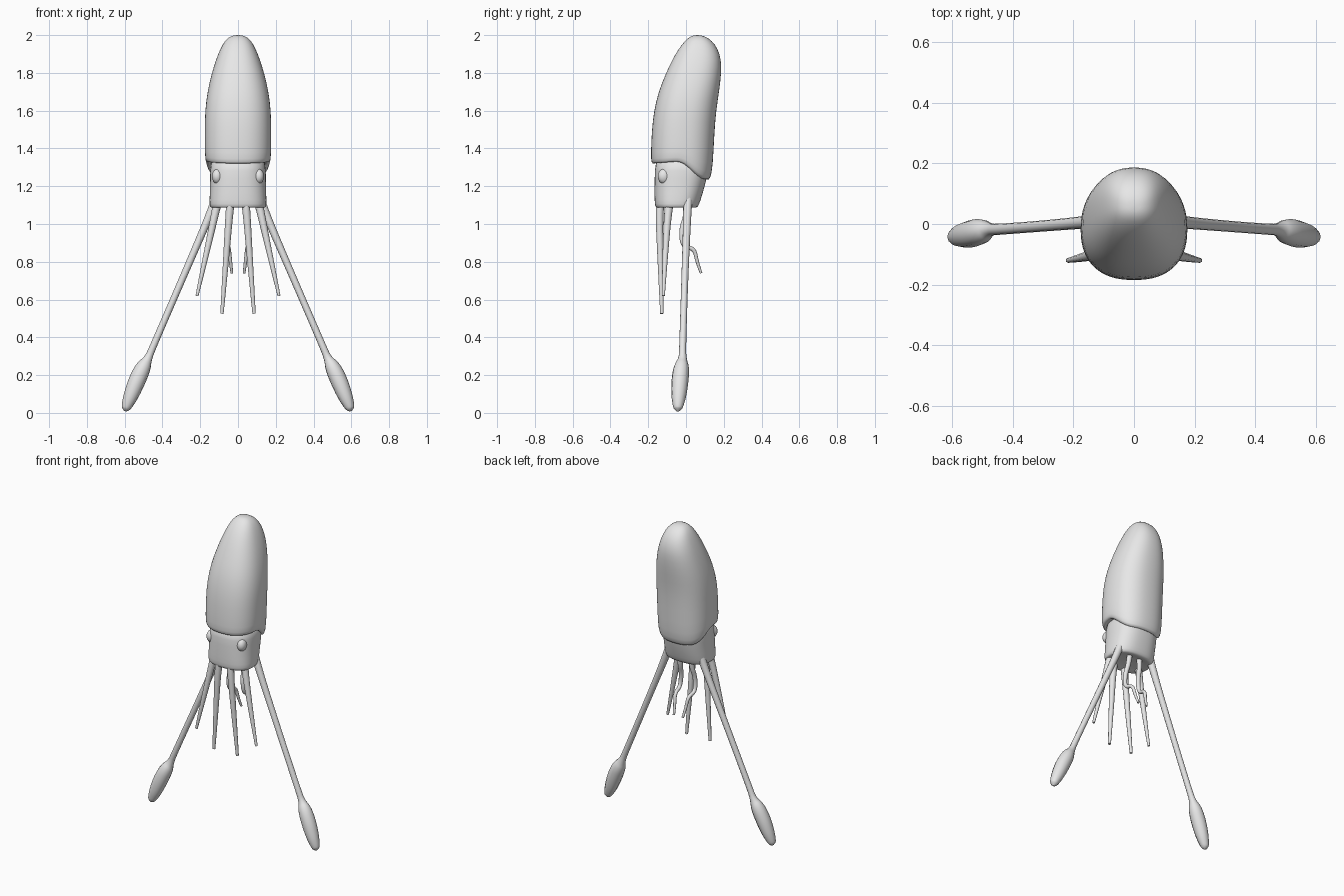
import bpy, bmesh, math

cube = bpy.data.objects.get("Cube")
if cube:
    bpy.data.objects.remove(cube, do_unlink=True)

GREY = (0.8, 0.8, 0.8, 1)
skin = bpy.data.materials.new("plain_grey")
skin.diffuse_color = GREY
skin.use_nodes = True
skin.node_tree.nodes["Principled BSDF"].inputs["Base Color"].default_value = GREY


def finish(obj, name):
    obj.name = name
    obj.data.materials.clear()
    obj.data.materials.append(skin)
    bpy.ops.object.select_all(action="DESELECT")
    obj.select_set(True)
    bpy.context.view_layer.objects.active = obj
    bpy.ops.object.shade_smooth_by_angle(angle=math.radians(60))
    return obj


def spow(v, e):
    return math.copysign(abs(v) ** e, v)


def loft(name, rings, sag, power, segs=32):
    """Skin rings of (z, half width, front y, back y); sag(ring, s) shifts z, s = -1 front to 1 back."""
    bm = bmesh.new()
    rows = []
    for i, (z, w, front, back) in enumerate(rings):
        row = []
        for k in range(segs):
            a = 2 * math.pi * k / segs
            c, s = spow(math.cos(a), 2 / power), spow(math.sin(a), 2 / power)
            y = (front + back) / 2 + s * (back - front) / 2
            row.append(bm.verts.new((w * c, y, z + sag(i, s))))
        rows.append(row)
    for lo, hi in zip(rows, rows[1:]):
        for k in range(segs):
            n = (k + 1) % segs
            bm.faces.new((lo[k], lo[n], hi[n], hi[k]))
    bm.faces.new(rows[0][::-1])
    bm.faces.new(rows[-1])
    mesh = bpy.data.meshes.new(name)
    bm.to_mesh(mesh)
    bm.free()
    obj = bpy.data.objects.new(name, mesh)
    bpy.context.collection.objects.link(obj)
    obj.modifiers.new("smooth", "SUBSURF").levels = 1
    obj.modifiers["smooth"].render_levels = 1
    return finish(obj, name)


def limb(name, path):
    """Round tube through (x, y, z, radius) points, made on both sides."""
    for label, side in (("left", 1), ("right", -1)):
        data = bpy.data.curves.new(name, "CURVE")
        data.dimensions = "3D"
        data.bevel_depth = 1
        data.bevel_resolution = 4
        data.resolution_u = 8
        data.use_fill_caps = True
        spline = data.splines.new("NURBS")
        spline.points.add(len(path) - 1)
        for p, (x, y, z, r) in zip(spline.points, path):
            p.co = (side * x, y, z, 1)
            p.radius = r
        spline.order_u = 3
        spline.use_endpoint_u = True
        obj = bpy.data.objects.new(name, data)
        bpy.context.collection.objects.link(obj)
        bpy.ops.object.select_all(action="DESELECT")
        obj.select_set(True)
        bpy.context.view_layer.objects.active = obj
        bpy.ops.object.convert(target="MESH")
        finish(bpy.context.object, label + "_" + name)


# Mantle with a rim that dips toward the back
mantle = [
    (1.34, 0.135, -0.15, 0.09), (1.315, 0.155, -0.172, 0.115),
    (1.325, 0.171, -0.184, 0.13), (1.36, 0.177, -0.187, 0.143),
    (1.5, 0.177, -0.182, 0.15), (1.6, 0.175, -0.17, 0.16),
    (1.7, 0.163, -0.147, 0.176), (1.8, 0.139, -0.106, 0.188),
    (1.87, 0.117, -0.073, 0.187), (1.93, 0.093, -0.038, 0.168),
    (1.97, 0.07, -0.005, 0.138), (1.992, 0.045, 0.02, 0.105),
    (2.0, 0.018, 0.045, 0.075),
]


def rim_dip(i, s):
    fade = max(0, 1 - max(0, i - 2) / 3)
    t = max(0, min(1, (s + 0.1) / 1.0))
    return fade * (0.012 * (1 - abs(s)) - 0.085 * t * t * (3 - 2 * t))


loft("mantle", mantle, rim_dip, 2.35)

# Head with a slanted back
head = [
    (1.1, 0.08, -0.11, 0.01), (1.083, 0.137, -0.152, 0.048),
    (1.09, 0.15, -0.164, 0.064), (1.12, 0.152, -0.167, 0.076),
    (1.2, 0.148, -0.167, 0.1), (1.28, 0.148, -0.166, 0.118),
    (1.37, 0.145, -0.16, 0.122),
]
loft("head", head, lambda i, s: 0, 2.5)

# Eyes
for label, side in (("left", 1), ("right", -1)):
    bpy.ops.mesh.primitive_uv_sphere_add(segments=24, ring_count=16, radius=1,
                                         location=(side * 0.107, -0.113, 1.252))
    eye = bpy.context.object
    eye.scale = (0.03, 0.037, 0.041)
    eye.rotation_euler.z = side * math.radians(20)
    finish(eye, label + "_eye")

# Straight arms
limb("front_arm", [(0.038, -0.135, 1.13, 0.024), (0.045, -0.142, 1.07, 0.021),
                   (0.064, -0.135, 0.8, 0.016), (0.085, -0.128, 0.525, 0.009)])
limb("side_arm", [(0.105, -0.085, 1.13, 0.024), (0.118, -0.095, 1.07, 0.021),
                  (0.168, -0.11, 0.84, 0.015), (0.217, -0.12, 0.62, 0.008)])

# Wavy arms at the back
limb("back_arm", [(0.035, 0.005, 1.13, 0.018), (0.042, 0.005, 1.05, 0.015),
                  (0.05, -0.025, 0.97, 0.014), (0.055, -0.018, 0.88, 0.012),
                  (0.048, 0.045, 0.87, 0.011), (0.04, 0.058, 0.8, 0.009),
                  (0.032, 0.08, 0.74, 0.007)])

# Long tentacles ending in clubs
limb("tentacle", [(0.11, 0.01, 1.15, 0.026), (0.135, 0.008, 1.08, 0.021),
                  (0.29, -0.006, 0.72, 0.018), (0.45, -0.018, 0.35, 0.018),
                  (0.475, -0.018, 0.29, 0.02), (0.5, -0.024, 0.245, 0.042),
                  (0.535, -0.032, 0.17, 0.046), (0.567, -0.038, 0.09, 0.04),
                  (0.59, -0.042, 0.035, 0.028), (0.594, -0.043, 0.018, 0.02),
                  (0.597, -0.043, 0.009, 0.006)])
